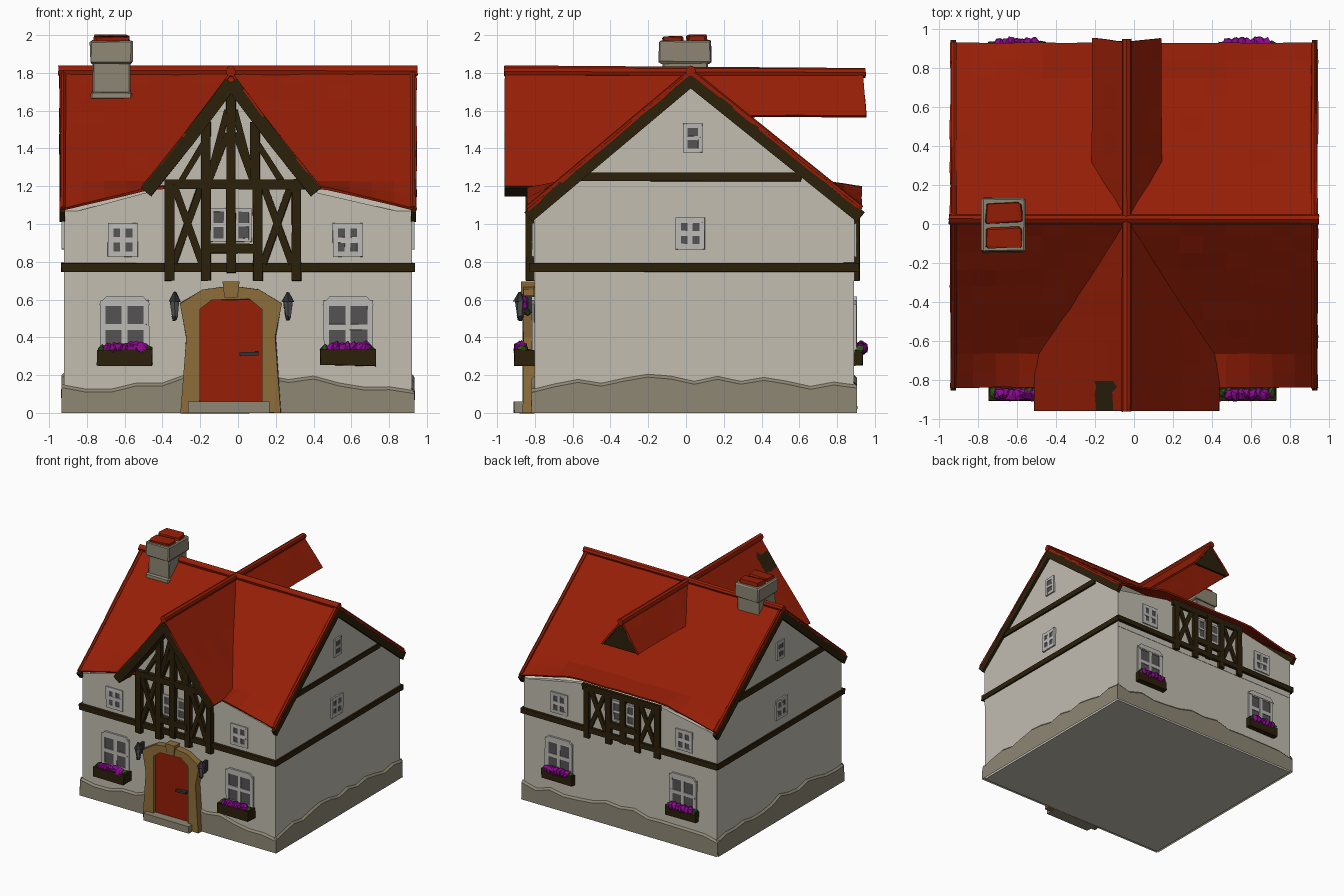
import bpy, bmesh, math, random
from mathutils import Vector, Matrix

random.seed(4)
if "Cube" in bpy.data.objects:
    bpy.data.objects.remove(bpy.data.objects["Cube"])


def material(name, r, g, b):
    m = bpy.data.materials.new(name)
    m.use_nodes = True
    m.diffuse_color = (r, g, b, 1)
    m.node_tree.nodes["Principled BSDF"].inputs["Base Color"].default_value = (r, g, b, 1)
    return m


RED = material("red tile", 0.3, 0.013, 0.002)
WALL = material("plaster", 0.54, 0.51, 0.44)
TIMBER = material("dark timber", 0.024, 0.014, 0.003)
STONE = material("grey stone", 0.27, 0.24, 0.175)
TAN = material("tan stone", 0.27, 0.155, 0.042)
GLASS = material("grey glass", 0.09, 0.085, 0.085)
FRAME = material("pale frame", 0.5, 0.49, 0.46)
PURPLE = material("purple petals", 0.24, 0.003, 0.26)
GREEN = material("green leaves", 0.03, 0.08, 0.012)
METAL = material("dark metal", 0.03, 0.03, 0.032)


def finish(name, bm, mat, jitter=0.0):
    for v in bm.verts:
        v.co += Vector([random.uniform(-jitter, jitter) for _ in range(3)])
    me = bpy.data.meshes.new(name)
    bm.to_mesh(me)
    bm.free()
    me.materials.append(mat)
    ob = bpy.data.objects.new(name, me)
    bpy.context.collection.objects.link(ob)
    return ob


# Wall coordinates: u along the wall, v up, d outwards
NORMAL = {"front": Vector((0, -1, 0)), "back": Vector((0, 1, 0)),
          "left": Vector((1, 0, 0)), "right": Vector((-1, 0, 0))}
DIST = {"front": 0.803, "back": 0.89, "left": 0.92, "right": 0.92}


def place(side, u, v, d=0.0):
    along = Vector((1, 0, 0)) if side in ("front", "back") else Vector((0, 1, 0))
    return along * u + NORMAL[side] * (DIST[side] + d) + Vector((0, 0, v))


def prism(name, side, pts, d0, d1, mat, jitter=0.0):
    bm = bmesh.new()
    a = [bm.verts.new(place(side, u, v, d0)) for u, v in pts]
    b = [bm.verts.new(place(side, u, v, d1)) for u, v in pts]
    bm.faces.new(a)
    bm.faces.new(b)
    for i in range(len(pts)):
        j = (i + 1) % len(pts)
        bm.faces.new((a[i], a[j], b[j], b[i]))
    bmesh.ops.recalc_face_normals(bm, faces=bm.faces)
    finish(name, bm, mat, jitter)


def rect(u0, u1, v0, v1):
    return [(u0, v0), (u1, v0), (u1, v1), (u0, v1)]


def beams(name, side, lines, width, d0, d1, mat, jitter=0.003):
    bm = bmesh.new()
    n = NORMAL[side]
    for u0, v0, u1, v1 in lines:
        a, b = place(side, u0, v0), place(side, u1, v1)
        x = (b - a).normalized()
        rot = Matrix((x, n.cross(x), n)).transposed().to_4x4()
        size = Matrix.Diagonal(((b - a).length, width, d1 - d0, 1))
        mid = (a + b) / 2 + n * (d0 + d1) / 2
        bmesh.ops.create_cube(bm, size=1, matrix=Matrix.Translation(mid) @ rot @ size)
    finish(name, bm, mat, jitter)


def window(name, side, u0, u1, v0, v1, t=0.028, cols=2):
    prism(name + "_glass", side, rect(u0, u1, v0, v1), 0, 0.007, GLASS)
    us = [u0 + (u1 - u0) * i / cols for i in range(cols + 1)]
    bars = [(u, v0 - t / 2, u, v1 + t / 2) for u in us]
    bars += [(u0, v, u1, v) for v in (v0, (v0 + v1) / 2, v1)]
    beams(name + "_bars", side, bars, t, 0, 0.013, FRAME, 0.002)


def blobs(name, centres, radius, mat):
    bm = bmesh.new()
    for c in centres:
        bmesh.ops.create_icosphere(bm, subdivisions=1, radius=radius, matrix=Matrix.Translation(c))
    finish(name, bm, mat, radius * 0.25)


def sheet(name, func, nu, nv, thick, mat, jitter=0.003):
    bm = bmesh.new()
    g = [[bm.verts.new(func(i / nu, j / nv)) for j in range(nv + 1)] for i in range(nu + 1)]
    for i in range(nu):
        for j in range(nv):
            bm.faces.new((g[i][j], g[i + 1][j], g[i + 1][j + 1], g[i][j + 1]))
    bm.normal_update()
    if sum(f.normal.z for f in bm.faces) < 0:
        bmesh.ops.reverse_faces(bm, faces=bm.faces)
    mod = finish(name, bm, mat, jitter).modifiers.new("thickness", "SOLIDIFY")
    mod.thickness, mod.offset = thick, -1


def pole(name, a, b, r, mat, sides=6, r2=None):
    a, b = Vector(a), Vector(b)
    bm = bmesh.new()
    turn = (b - a).to_track_quat("Z", "Y").to_matrix().to_4x4()
    bmesh.ops.create_cone(bm, cap_ends=True, segments=sides, radius1=r, radius2=r if r2 is None else r2,
                          depth=(b - a).length, matrix=Matrix.Translation((a + b) / 2) @ turn)
    finish(name, bm, mat, 0.003)


CX, RIDGE_Y, TOP = -0.037, 0.025, 1.81

# Walls: gabled body, with front and back faces rising under the lifted eaves
prism("house_body", "left", [(-0.803, 0), (0.89, 0), (0.89, 1.05), (RIDGE_Y, 1.77), (-0.803, 1.07)], -1.84, 0, WALL)
prism("front_wall_top", "front", [(-0.92, 0.7), (0.92, 0.7), (0.92, 1.05), (0.4, 1.17), (CX, 1.75),
                                  (-0.47, 1.17), (-0.92, 1.05)], -0.02, 0.003, WALL)
prism("back_wall_top", "back", [(-0.92, 0.7), (0.92, 0.7), (0.92, 1.04), (0.4, 1.14), (-0.4, 1.14),
                                (-0.92, 1.04)], -0.03, 0.003, WALL)

# Uneven stone plinth around all four sides
for side, lo, hi in (("front", -0.935, 0.935), ("back", -0.935, 0.935), ("left", -0.818, 0.905), ("right", -0.818, 0.905)):
    bm = bmesh.new()
    rows = []
    for i in range(15):
        u = lo + (hi - lo) * i / 14
        h = 0.15 + 0.025 * math.cos(u * 3.4) + random.uniform(-0.025, 0.025)
        rows.append([bm.verts.new(place(side, u, v, d)) for v, d in ((0, 0.017), (h, 0.015), (h + 0.02, -0.004))])
    for p, q in zip(rows, rows[1:]):
        for k in range(2):
            bm.faces.new((p[k], q[k], q[k + 1], p[k + 1]))
    bmesh.ops.recalc_face_normals(bm, faces=bm.faces)
    finish(side + "_plinth", bm, STONE)

# Main roof: straight slopes whose eaves kick up towards the middle
for side, s, reach in (("front", -1, 0.865), ("back", 1, 0.905)):
    def slope(a, t, s=s, reach=reach):
        x = -0.945 + 1.89 * a
        lift = 0.12 * min(1, (0.945 - abs(x)) / 0.5) * max(0, t * 5 - 4)
        return Vector((x, RIDGE_Y + s * reach * t, TOP - 0.73 * t + lift))
    sheet(side + "_roof", slope, 16, 10, 0.014, RED)
    for x in (-0.925, 0.925):
        pole(side + "_verge_tiles", (x, RIDGE_Y, TOP), (x, RIDGE_Y + s * reach, TOP - 0.725), 0.014, RED)
pole("main_ridge", (-0.95, RIDGE_Y, TOP), (0.95, RIDGE_Y, TOP), 0.027, RED, 8)

# Cross roof: deep front gable with a slight flare, and a short narrow rear one
for s in (-1, 1):
    sheet("front_gable_roof", lambda a, t: Vector((CX + s * 0.475 * t, -0.96 + 0.98 * a, TOP - 0.65 * t + 0.04 * t * t)),
          8, 5, 0.012, RED, 0.002)
    sheet("rear_gable_roof", lambda a, t: Vector((CX + s * 0.18 * t, (0.935 + 0.02 * t) * a, TOP - 0.235 * t)),
          8, 3, 0.015, RED, 0.002)
pole("cross_ridge", (CX, -0.962, TOP), (CX, 0.95, TOP - 0.01), 0.027, RED, 8)
front_boards = [(CX + s * a, TOP - p - 0.062, CX + s * b, TOP - q - 0.062)
                for s in (-1, 1) for a, p, b, q in ((0.0, 0.0, 0.24, 0.318), (0.23, 0.305, 0.45, 0.58))]
beams("front_bargeboards", "front", front_boards, 0.07, 0.004, 0.158, TIMBER, 0.001)
prism("rear_gable_end", "back", [(CX - 0.165, 1.565), (CX + 0.165, 1.565), (CX, 1.785)], 0.03, 0.05, TIMBER)

# Side gables: bargeboards, beams and windows
for side in ("left", "right"):
    beams(side + "_bargeboards", side, [(-0.835, 1.037, RIDGE_Y + 0.015, 1.772), (0.925, 1.037, RIDGE_Y - 0.015, 1.772)],
          0.064, -0.005, 0.023, TIMBER, 0.001)
    beams(side + "_beams", side, [(-0.83, 0.77, 0.9, 0.77), (-0.58, 1.25, 0.61, 1.25)], 0.046, 0, 0.016, TIMBER)
    window(side + "_middle_window", side, -0.04, 0.085, 0.88, 1.02)
    window(side + "_attic_window", side, -0.005, 0.075, 1.39, 1.52, 0.022, 1)

# Front and back: timber frame, windows and flower boxes
for side, head, deep in (("front", 1.21, 0.045), ("back", 1.135, 0.028)):
    frame = [(u, 0.7, u, head) for u in (-0.363, -0.17, 0.105, 0.31)]
    frame += [(-0.39, head, 0.35, head), (-0.17, 0.87, 0.105, 0.87), (CX, 0.74, CX, head)]
    beams(side + "_posts", side, frame, 0.05, 0, deep, TIMBER)
    beams(side + "_long_beam", side, [(-0.935, 0.77, 0.935, 0.77)], 0.046, 0, 0.027, TIMBER)
    braces = []
    for c in (-0.266, 0.208):
        braces += [(c - 0.075, 0.79, c + 0.075, head), (c + 0.075, 0.79, c - 0.075, head)]
    beams(side + "_cross_braces", side, braces, 0.036, 0, deep - 0.008, TIMBER)
    for name, c in (("west", CX - 0.066), ("east", CX + 0.066)):
        window(f"{side}_centre_{name}_window", side, c - 0.036, c + 0.036, 0.915, 1.075, 0.018, 1)
    for name, c, lc in (("west", -0.61, -0.6), ("east", 0.58, 0.583)):
        window(f"{side}_{name}_upper_window", side, c - 0.065, c + 0.065, 0.84, 0.99)
        window(f"{side}_{name}_lower_window", side, lc - 0.115, lc + 0.115, 0.33, 0.58, 0.03)
        arch = [(lc - 0.135, 0.575), (lc + 0.135, 0.575), (lc + 0.1, 0.615), (lc - 0.1, 0.615)]
        prism(f"{side}_{name}_lintel", side, arch, 0, 0.016, FRAME)
        out = 0.105 if side == "front" else 0.045
        prism(f"{side}_{name}_flower_box", side, rect(lc - 0.145, lc + 0.145, 0.25, 0.335), 0, out, TIMBER, 0.004)
        spots = [place(side, lc - 0.12 + 0.03 * i, 0.335, out * 0.6) for i in range(9)]
        blobs(f"{side}_{name}_leaves", spots, 0.027, GREEN)
        petals = [p + Vector((0, 0, 0.008)) + NORMAL[side] * 0.01 for p in spots[1:8]]
        blobs(f"{side}_{name}_flowers", petals, 0.034, PURPLE)

# Front gable timbers
gable = [(CX, 1.2, CX, 1.72), (-0.17, 1.2, -0.17, 1.54), (0.09, 1.2, 0.09, 1.54)]
beams("gable_posts", "front", gable, 0.048, 0, 0.045, TIMBER)
beams("gable_braces", "front", [(CX + s * a, 1.22, CX + s * b, v) for s in (-1, 1)
                                for a, b, v in ((0.12, 0.02, 1.48), (0.27, 0.14, 1.43), (0.12, 0.02, 1.6))],
      0.032, 0, 0.037, TIMBER)

# Arched doorway with keystone, door, handle and step
outer = [(-0.265, 0), (-0.235, 0.4), (-0.27, 0.58), (-0.15, 0.655), (0, 0.675), (0.15, 0.655), (0.27, 0.58), (0.235, 0.4), (0.265, 0)]
inner = [(0.165, 0), (0.165, 0.55), (0.1, 0.6), (-0.1, 0.6), (-0.165, 0.55), (-0.165, 0)]
prism("door_surround", "front", [(CX + u, v) for u, v in outer + inner], 0, 0.06, TAN, 0.003)
prism("keystone", "front", [(CX - 0.035, 0.61), (CX + 0.035, 0.61), (CX + 0.045, 0.695), (CX - 0.045, 0.695)], 0, 0.07, TAN)
prism("door", "front", [(CX + u, v) for u, v in inner], 0, 0.035, RED)
beams("door_handle", "front", [(0.01, 0.31, 0.11, 0.315)], 0.02, 0.03, 0.065, METAL)
prism("doorstep", "front", rect(-0.265, 0.165, 0, 0.06), 0, 0.107, STONE, 0.003)

# Wall lanterns either side of the door, with a small posy tucked behind one
for u in (-0.335, 0.265):
    p = place("front", u, 0.5, 0.075)
    pole("lantern_glass", p + Vector((0, 0, 0.01)), p + Vector((0, 0, 0.09)), 0.016, GLASS, 6, 0.028)
    pole("lantern_roof", p + Vector((0, 0, 0.09)), p + Vector((0, 0, 0.14)), 0.036, METAL, 6, 0.006)
    pole("lantern_foot", p - Vector((0, 0, 0.01)), p + Vector((0, 0, 0.012)), 0.01, METAL, 6, 0.018)
    beams("lantern_bracket", "front", [(u, 0.53, u, 0.62)], 0.018, 0, 0.055, METAL)
blobs("posy_flowers", [place("front", 0.262, v, 0.05) for v in (0.57, 0.6)], 0.026, PURPLE)
blobs("posy_leaves", [place("front", 0.262, 0.535, 0.035)], 0.022, GREEN)


# Chimney with cap and clay rubble
def block(name, x, y, z, sx, sy, sz, mat, jitter):
    bm = bmesh.new()
    bmesh.ops.create_cube(bm, size=1, matrix=Matrix.Translation((x, y, z)) @ Matrix.Diagonal((sx, sy, sz, 1)))
    bmesh.ops.bevel(bm, geom=bm.edges[:], offset=0.008, segments=1, affect="EDGES")
    finish(name, bm, mat, jitter)


block("chimney_stack", -0.67, -0.005, 1.74, 0.2, 0.24, 0.26, STONE, 0.003)
block("chimney_base", -0.67, -0.01, 1.68, 0.22, 0.27, 0.04, STONE, 0.003)
block("chimney_cap", -0.67, -0.005, 1.91, 0.225, 0.275, 0.12, STONE, 0.004)
for y in (-0.07, 0.06):
    block("chimney_pot", -0.67, y, 1.975, 0.18, 0.105, 0.04, RED, 0.008)
